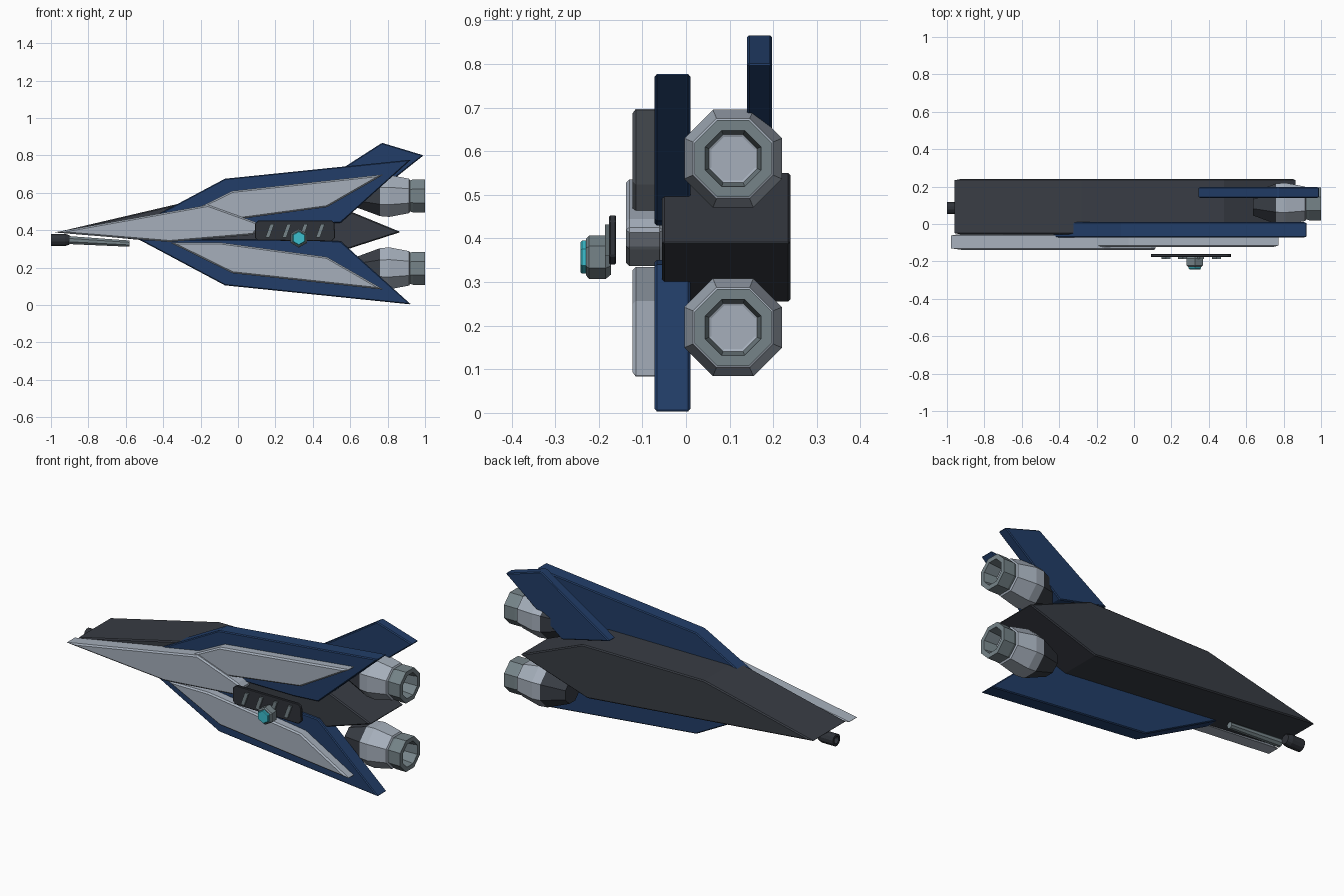
import bpy, bmesh, math
from mathutils import Vector

if "Cube" in bpy.data.objects:
    bpy.data.objects.remove(bpy.data.objects["Cube"])


def material(name, rgb):
    m = bpy.data.materials.new(name)
    m.diffuse_color = (*rgb, 1)
    m.use_nodes = True
    m.node_tree.nodes["Principled BSDF"].inputs["Base Color"].default_value = m.diffuse_color
    return m


NAVY = material("navy blue", (0.016, 0.048, 0.14))
LIGHT = material("light grey", (0.38, 0.43, 0.50))
DARK = material("charcoal", (0.040, 0.046, 0.058))
STEEL = material("steel grey", (0.18, 0.23, 0.25))
VENT = material("vent black", (0.028, 0.032, 0.040))
CYAN = material("cyan", (0.045, 0.52, 0.62))
MID = 0.39  # height of the mirror line between upper and lower halves


def finish(name, bm, mats, bevel=0.0):
    bmesh.ops.recalc_face_normals(bm, faces=bm.faces[:])
    mesh = bpy.data.meshes.new(name)
    bm.to_mesh(mesh)
    bm.free()
    for m in mats:
        mesh.materials.append(m)
    ob = bpy.data.objects.new(name, mesh)
    bpy.context.collection.objects.link(ob)
    if bevel:
        mod = ob.modifiers.new("bevel", 'BEVEL')
        mod.width = bevel
        mod.segments = 1
        mod.limit_method = 'ANGLE'
        mod.angle_limit = math.radians(40)
    return ob


def plate(name, points, y0, y1, mat, bevel=0.005):
    """Extrude an x-z outline from y0 to y1."""
    bm = bmesh.new()
    face = bm.faces.new([bm.verts.new((x, y0, z)) for x, z in points])
    ext = bmesh.ops.extrude_face_region(bm, geom=[face])
    moved = [v for v in ext["geom"] if isinstance(v, bmesh.types.BMVert)]
    bmesh.ops.translate(bm, verts=moved, vec=(0, y1 - y0, 0))
    return finish(name, bm, [mat], bevel)


def lathe(name, start, axis, profile, mats, sides=8, turn=0.5):
    """Sweep (distance, radius, material) rings along an axis and cap both ends."""
    bm = bmesh.new()
    start, axis = Vector(start), Vector(axis).normalized()
    u = axis.cross(Vector((0, 0, 1))).normalized()
    w = u.cross(axis)
    rings = []
    for d, r, _ in profile:
        rings.append([])
        for i in range(sides):
            a = 2 * math.pi * (i + turn) / sides
            rings[-1].append(bm.verts.new(start + axis * d + u * (r * math.cos(a)) + w * (r * math.sin(a))))
    for k in range(1, len(rings)):
        a, b = rings[k - 1], rings[k]
        for i in range(sides):
            j = (i + 1) % sides
            bm.faces.new((a[i], a[j], b[j], b[i])).material_index = profile[k][2]
    bm.faces.new(rings[0][::-1]).material_index = profile[0][2]
    bm.faces.new(rings[-1]).material_index = profile[-1][2]
    return finish(name, bm, mats)


def mirrored(points):
    return [(x, 2 * MID - z) for x, z in points]


# Main hull
plate("hull", [(-0.965, 0.39), (-0.28, 0.55), (0.48, 0.55), (0.87, 0.39),
               (0.45, 0.255)], -0.055, 0.24, DARK, 0.006)

# Wings with raised armour panels, above and below
wing = [(-0.53, 0.43), (-0.07, 0.675), (0.925, 0.777), (0.55, 0.44), (0.4, 0.43)]
panel = [(-0.365, 0.445), (-0.03, 0.61), (0.78, 0.698), (0.475, 0.523), (-0.1, 0.445)]
for side, shape in (("upper", lambda p: p), ("lower", mirrored)):
    plate(side + "_wing", shape(wing), -0.072, 0.01, NAVY)
    plate(side + "_wing_panel", shape(panel), -0.123, -0.06, LIGHT, 0.008)

# Nose armour over the centre line
plate("nose_armour", [(-0.985, 0.388), (-0.16, 0.535), (0.09, 0.445),
                      (0.12, 0.42), (0.08, 0.375), (-0.365, 0.337)],
      -0.138, -0.053, LIGHT, 0.008)

# Rear fin
plate("tail_fin", [(0.34, 0.59), (0.77, 0.867), (0.992, 0.80), (0.64, 0.52)],
      0.14, 0.197, NAVY)

# Engines: dark cowl, light ring, steel nozzle with hollow end
c = 1 / math.cos(math.pi / 8)
engine = [(0.0, 0.062 * c, 0), (0.125, 0.108 * c, 0), (0.175, 0.112 * c, 1),
          (0.28, 0.092 * c, 1), (0.285, 0.083 * c, 1), (0.30, 0.088 * c, 2),
          (0.365, 0.088 * c, 2), (0.365, 0.064 * c, 2), (0.29, 0.055 * c, 2),
          (0.288, 0.050 * c, 1)]
for side, z in (("upper", 0.583), ("lower", 0.196)):
    lathe(side + "_engine", (0.635, 0.108, z), (1, 0, 0), engine, [DARK, LIGHT, STEEL])

# Nose gun muzzle and side barrel
lathe("gun_muzzle", (-0.90, 0.085, 0.348), (-1, 0, 0),
      [(0, 0.026, 0), (0.025, 0.034, 0), (0.1, 0.034, 0), (0.1, 0.02, 0), (0.06, 0.018, 0)],
      [VENT], 12)
lathe("gun_barrel", (-0.58, 0.04, 0.328), (-0.325, 0, 0.019),
      [(0, 0.018, 0), (0.325, 0.023, 0)], [STEEL])

# Vent block with slanted slats
plate("vent_block", [(0.09, 0.36), (0.105, 0.345), (0.50, 0.34), (0.52, 0.36),
                     (0.515, 0.44), (0.50, 0.453), (0.11, 0.453), (0.09, 0.435)],
      -0.176, -0.16, VENT, 0.003)
for i in range(4):
    x = 0.17 + 0.09 * i
    plate(f"vent_slat_{i + 1}", [(x - 0.024, 0.36), (x - 0.002, 0.36), (x + 0.024, 0.432),
                                 (x + 0.002, 0.432)], -0.186, -0.17, STEEL, 0)

# Sensor housing and glowing lens
lathe("sensor_housing", (0.325, -0.172, 0.357), (0, -1, 0),
      [(0, 0.040, 0), (0.012, 0.050, 0), (0.05, 0.050, 0), (0.057, 0.042, 0)], [STEEL], 6)
lathe("sensor_lens", (0.325, -0.22, 0.357), (0, -1, 0),
      [(0, 0.038, 0), (0.018, 0.038, 0), (0.022, 0.034, 0)], [CYAN], 6)
